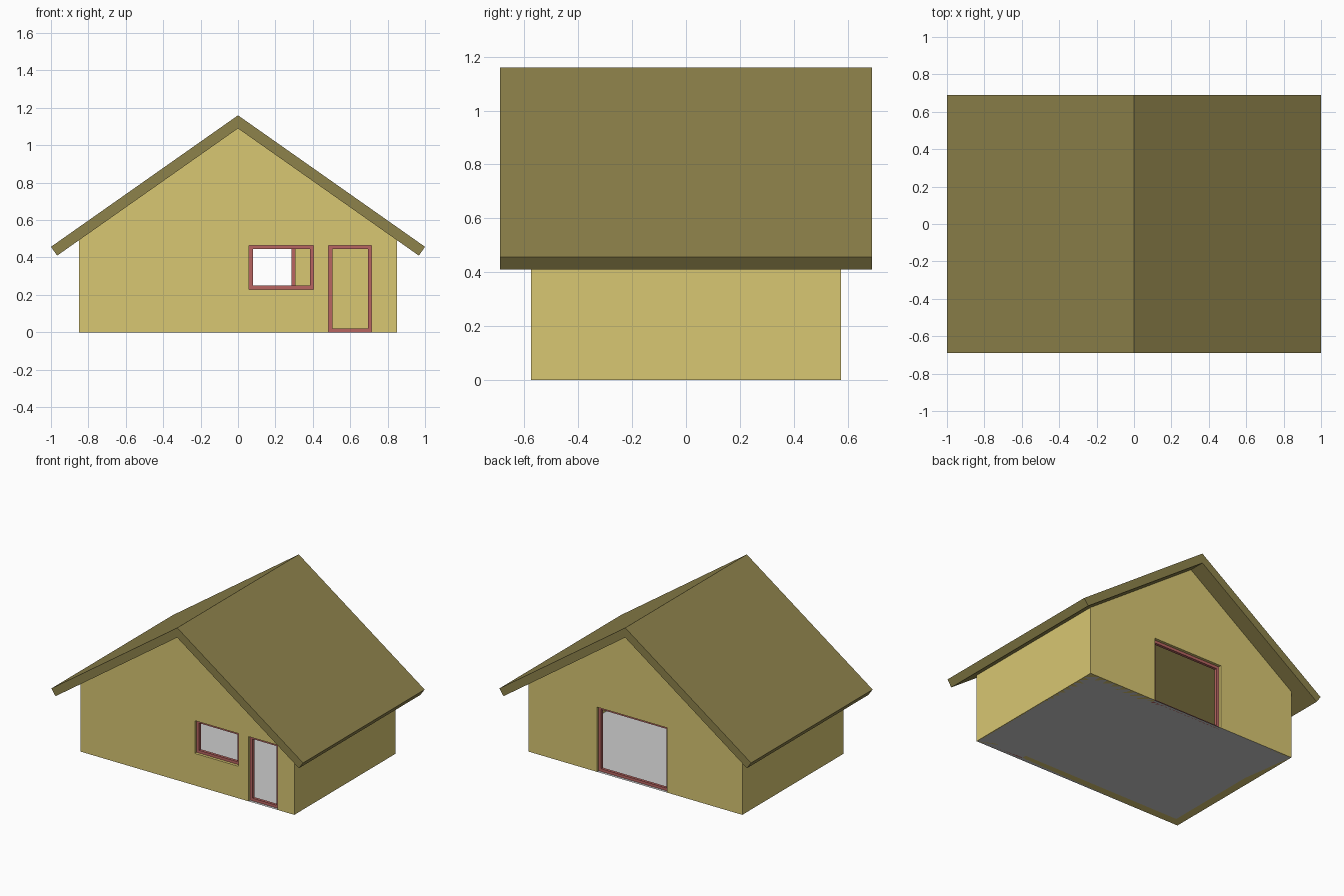
import bpy
import bmesh
from mathutils import Vector

if "Cube" in bpy.data.objects:
    bpy.data.objects.remove(bpy.data.objects["Cube"])

HALF_X, HALF_Y = 0.85, 0.575      # wall footprint
T = 0.06                          # wall thickness
SLOPE = 0.703
PEAK = 1.09                       # underside of the ridge
EAVE = PEAK - SLOPE * HALF_X      # wall height under the roof


def material(name, color):
    m = bpy.data.materials.new(name)
    m.diffuse_color = (*color, 1)
    m.use_nodes = True
    m.node_tree.nodes["Principled BSDF"].inputs["Base Color"].default_value = m.diffuse_color
    return m


WALL = material("yellow_wall", (0.69, 0.57, 0.17))
ROOF = material("olive_roof", (0.27, 0.225, 0.07))
TRIM = material("red_trim", (0.48, 0.13, 0.12))


def finish(name, bm, mat=None):
    bmesh.ops.recalc_face_normals(bm, faces=bm.faces)
    me = bpy.data.meshes.new(name)
    bm.to_mesh(me)
    bm.free()
    if mat:
        me.materials.append(mat)
    ob = bpy.data.objects.new(name, me)
    bpy.context.collection.objects.link(ob)
    return ob


def extrude_profile(name, points, y0, y1, mat=None):
    """Extrude an x-z outline along y."""
    bm = bmesh.new()
    face = bm.faces.new([bm.verts.new((x, y0, z)) for x, z in points])
    ext = bmesh.ops.extrude_face_region(bm, geom=[face])
    verts = [g for g in ext["geom"] if isinstance(g, bmesh.types.BMVert)]
    bmesh.ops.translate(bm, verts=verts, vec=Vector((0, y1 - y0, 0)))
    return finish(name, bm, mat)


def rect(x0, x1, z0, z1):
    return [(x0, z0), (x1, z0), (x1, z1), (x0, z1)]


def cut(target, cutter):
    mod = target.modifiers.new(cutter.name, "BOOLEAN")
    mod.operation = "DIFFERENCE"
    mod.solver = "EXACT"
    mod.object = cutter
    cutter.hide_render = True
    cutter.hide_set(True)


def frame(name, x0, x1, z0, z1, y, w=0.02, depth=0.02):
    """Mitred rectangular trim set midway in the wall."""
    outer = rect(x0, x1, z0, z1)
    inner = rect(x0 + w, x1 - w, z0 + w, z1 - w)
    bm = bmesh.new()
    rings = [[bm.verts.new((x, yy, z)) for x, z in pts]
             for pts, yy in ((outer, y - depth / 2), (outer, y + depth / 2),
                             (inner, y + depth / 2), (inner, y - depth / 2))]
    for r in range(4):
        a, b = rings[r], rings[(r + 1) % 4]
        for i in range(4):
            j = (i + 1) % 4
            bm.faces.new((a[i], a[j], b[j], b[i]))
    return finish(name, bm, TRIM)


# Gabled walls, hollowed out below the roof
walls = extrude_profile("walls", [(-HALF_X, 0), (HALF_X, 0), (HALF_X, EAVE),
                                  (0, PEAK), (-HALF_X, EAVE)],
                        -HALF_Y, HALF_Y, WALL)
cut(walls, extrude_profile("room_cutter",
                           rect(-HALF_X + T, HALF_X - T, -0.5, 1.5),
                           -HALF_Y + T, HALF_Y - T))

# Window and door openings with recessed frames
openings = [
    ("front_window", 0.06, 0.405, 0.23, 0.465, -1),
    ("front_door", 0.485, 0.715, 0.0, 0.465, -1),
    ("back_door", -0.253, 0.305, 0.0, 0.465, 1),
]
for name, x0, x1, z0, z1, side in openings:
    y = side * (HALF_Y - T / 2)
    bottom = z0 if z0 > 0 else -0.1
    cut(walls, extrude_profile(name + "_cutter", rect(x0, x1, bottom, z1),
                               y - 0.1, y + 0.1))
    frame(name + "_frame", x0, x1, z0, z1, y)

# Overhanging pitched roof slab
extrude_profile("roof", [(-1, 0.457), (-0.967, 0.41), (0, PEAK), (0.967, 0.41),
                         (1, 0.457), (0, 1.16)], -0.69, 0.69, ROOF)

# Flat floor
bm = bmesh.new()
bm.faces.new([bm.verts.new((sx * HALF_X, sy * HALF_Y, 0))
              for sx, sy in ((-1, -1), (1, -1), (1, 1), (-1, 1))])
floor = finish("floor", bm)
if floor.data.polygons[0].normal.z < 0:
    floor.data.flip_normals()
